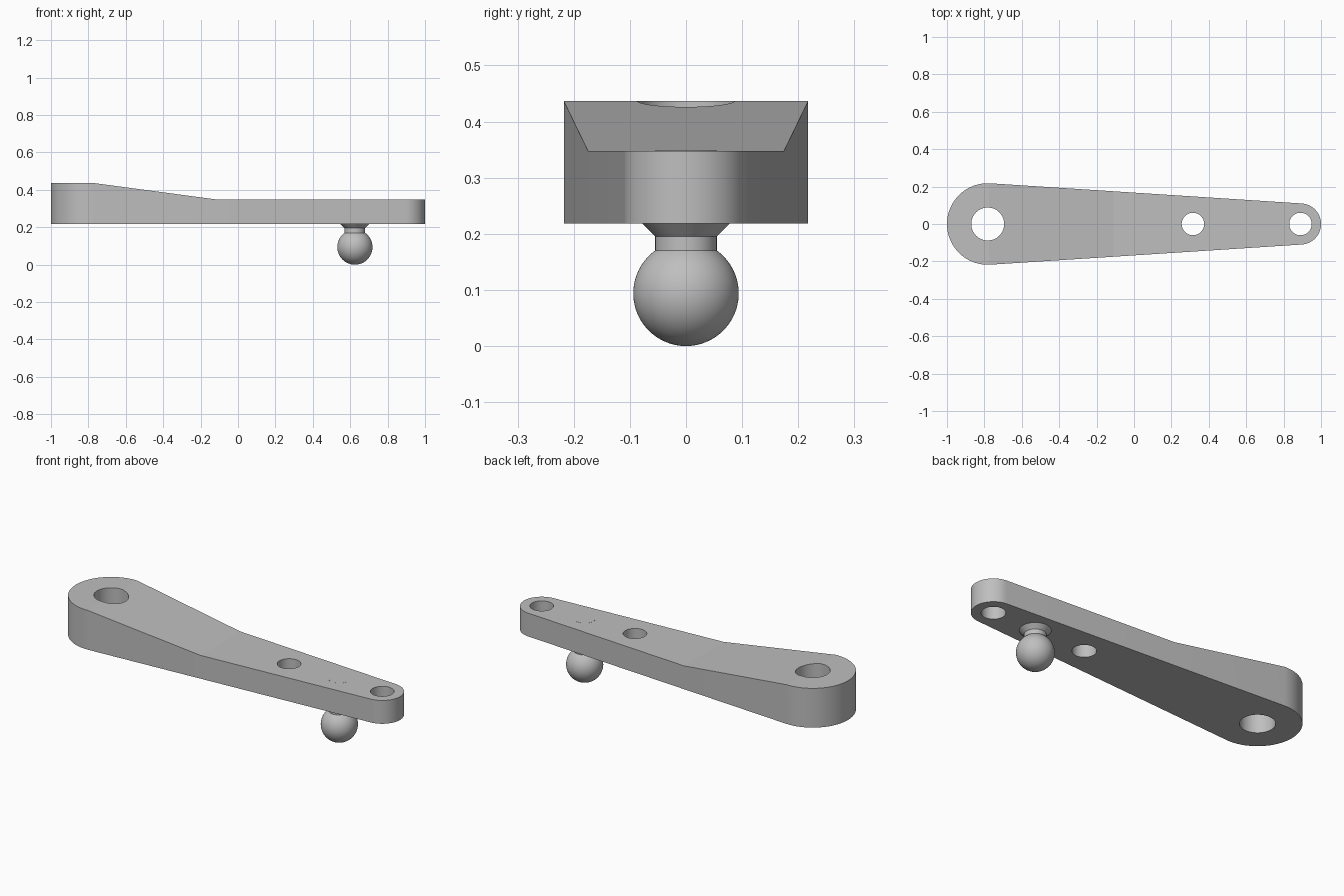
import bpy, bmesh
from math import sin, cos, asin, acos, pi, radians
from mathutils import Matrix, Vector

cube = bpy.data.objects.get("Cube")
if cube:
    bpy.data.objects.remove(cube, do_unlink=True)

SEG = 64
BOTTOM, LOW_TOP, HIGH_TOP = 0.218, 0.348, 0.437
SLOPE_START, SLOPE_END = -0.775, -0.11
BIG_X, BIG_R = -0.782, 0.218
SMALL_X, SMALL_R = 0.89, 0.11
PIN_X = 0.625

metal = bpy.data.materials.new("Light grey metal")
metal.use_nodes = True
grey = (0.52, 0.52, 0.52, 1)
metal.diffuse_color = grey
metal.node_tree.nodes["Principled BSDF"].inputs["Base Color"].default_value = grey


def make_object(name, bm):
    bmesh.ops.recalc_face_normals(bm, faces=bm.faces)
    mesh = bpy.data.meshes.new(name)
    bm.to_mesh(mesh)
    bm.free()
    mesh.materials.append(metal)
    obj = bpy.data.objects.new(name, mesh)
    bpy.context.collection.objects.link(obj)
    return obj


def activate(obj):
    bpy.ops.object.select_all(action='DESELECT')
    obj.select_set(True)
    bpy.context.view_layer.objects.active = obj


def smooth(obj):
    activate(obj)
    bpy.ops.object.shade_smooth_by_angle(angle=radians(7.2))


def top_height(x):
    t = (x - SLOPE_START) / (SLOPE_END - SLOPE_START)
    return HIGH_TOP + (LOW_TOP - HIGH_TOP) * min(max(t, 0), 1)


def arc(cx, r, start, end, steps):
    return [(cx + r * cos(start + (end - start) * i / steps),
             r * sin(start + (end - start) * i / steps)) for i in range(steps + 1)]


# Arm: tapered outline with round ends, thicker toward the large end
tangent = acos((BIG_R - SMALL_R) / (SMALL_X - BIG_X))
outline = arc(SMALL_X, SMALL_R, -tangent, tangent, SEG // 2)
outline += arc(BIG_X, BIG_R, tangent, 2 * pi - tangent, SEG // 2)
bm = bmesh.new()
base = bm.faces.new([bm.verts.new((x, y, BOTTOM)) for x, y in outline])
ext = bmesh.ops.extrude_face_region(bm, geom=[base])
for v in ext["geom"]:
    if isinstance(v, bmesh.types.BMVert):
        v.co.z = HIGH_TOP
for x in (SLOPE_START, SLOPE_END):
    bmesh.ops.bisect_plane(bm, geom=bm.verts[:] + bm.edges[:] + bm.faces[:],
                           plane_co=Vector((x, 0, 0)), plane_no=Vector((1, 0, 0)))
for v in bm.verts:
    if v.co.z > LOW_TOP:
        v.co.z = top_height(v.co.x)
arm = make_object("arm", bm)

# Through holes
for x, r in ((BIG_X, 0.088), (0.315, 0.06), (SMALL_X, 0.06)):
    bm = bmesh.new()
    bmesh.ops.create_cone(bm, cap_ends=True, segments=SEG, radius1=r, radius2=r,
                          depth=1, matrix=Matrix.Translation((x, 0, LOW_TOP)))
    cutter = make_object("hole_cutter", bm)
    cutter.hide_render = True
    mod = arm.modifiers.new("hole", 'BOOLEAN')
    mod.operation = 'DIFFERENCE'
    mod.solver = 'EXACT'
    mod.object = cutter
    activate(arm)
    bpy.ops.object.modifier_apply(modifier=mod.name)
    bpy.data.objects.remove(cutter, do_unlink=True)
smooth(arm)

# Ball stud: ball, neck, flared collar and pin turned as one part
BALL_R, NECK_R = 0.094, 0.055
meet = acos(NECK_R / BALL_R)
profile = [(r, z + BALL_R) for r, z in arc(0, BALL_R, -pi / 2, meet, 26)]
profile += [(NECK_R, 0.195), (0.078, BOTTOM), (NECK_R, BOTTOM),
            (NECK_R, LOW_TOP + 0.0005), (0, LOW_TOP + 0.0005)]
bm = bmesh.new()
verts = [bm.verts.new((PIN_X + r, 0, z)) for r, z in profile]
edges = [bm.edges.new(pair) for pair in zip(verts, verts[1:])]
bmesh.ops.spin(bm, geom=verts + edges, cent=(PIN_X, 0, 0), axis=(0, 0, 1),
               angle=2 * pi, steps=SEG)
bmesh.ops.remove_doubles(bm, verts=bm.verts, dist=0.0001)
smooth(make_object("ball_stud", bm))
